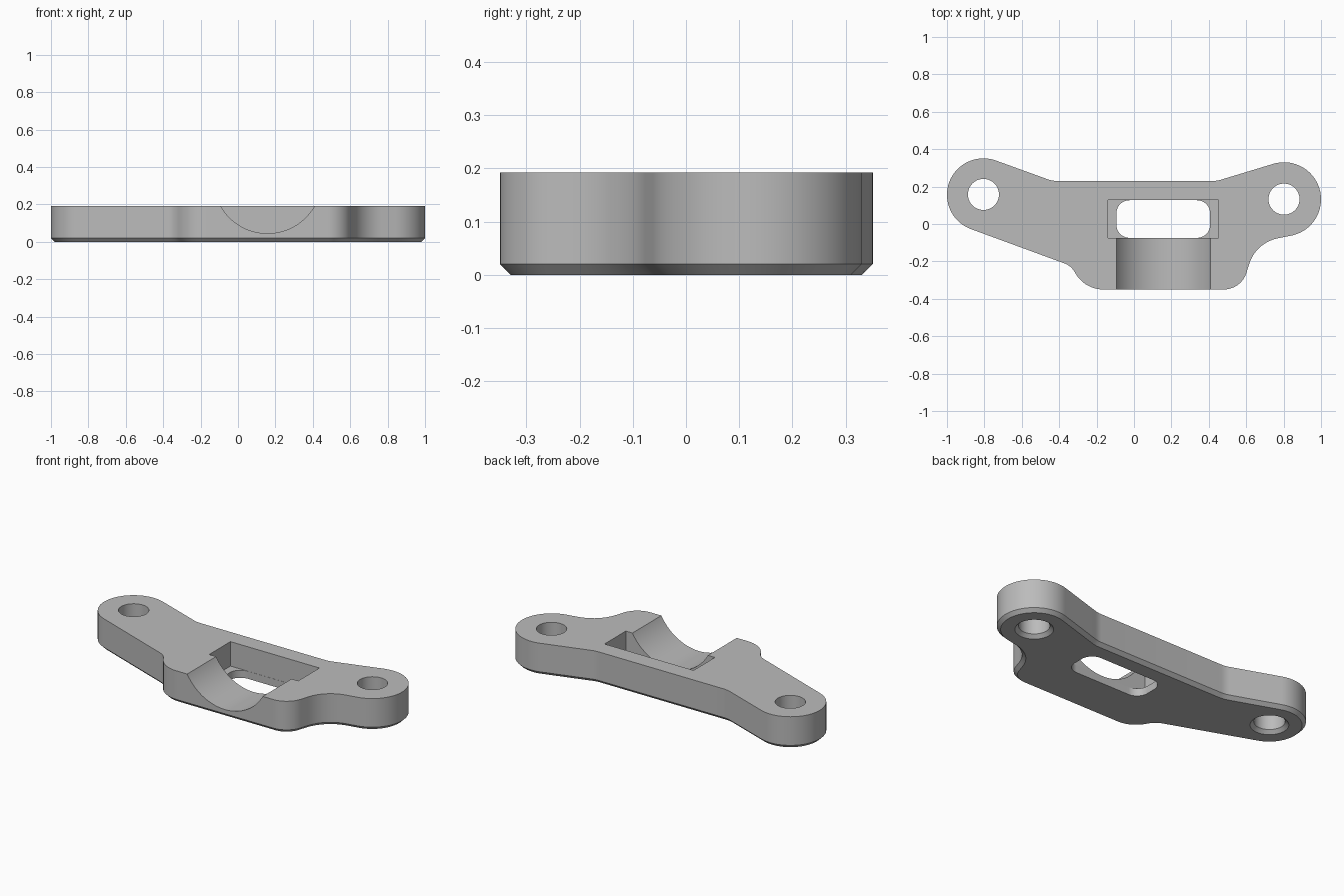
import bpy, bmesh, math
from mathutils import Vector

if "Cube" in bpy.data.objects:
    bpy.data.objects.remove(bpy.data.objects["Cube"], do_unlink=True)

HEIGHT, CHAMFER = 0.192, 0.02

grey = bpy.data.materials.new("plain_grey")
grey.use_nodes = True
grey.diffuse_color = (0.5, 0.5, 0.5, 1)
grey.node_tree.nodes["Principled BSDF"].inputs["Base Color"].default_value = (0.5, 0.5, 0.5, 1)


def tangent_outline(circles, inset=0.0):
    """Counter-clockwise belt of arcs and tangent lines; negative radii are concave fillets."""
    exits = []
    for i, (x, y, r) in enumerate(circles):
        nx, ny, nr = circles[(i + 1) % len(circles)]
        dx, dy = nx - x, ny - y
        lean = math.asin((r - nr) / math.hypot(dx, dy))
        exits.append(math.atan2(dy, dx) - math.pi / 2 + lean)
    points = []
    for i, (x, y, r) in enumerate(circles):
        turn = 1 if r > 0 else -1
        start = exits[i - 1]
        sweep = (turn * (exits[i] - start)) % math.tau
        steps = max(4, round(sweep / math.radians(5)))
        for k in range(steps + 1):
            a = start + turn * sweep * k / steps
            points.append((x + (r - inset) * math.cos(a), y + (r - inset) * math.sin(a)))
    return points


def circle(x, y, r, sides=64):
    return [(x + r * math.cos(math.tau * k / sides), y + r * math.sin(math.tau * k / sides))
            for k in range(sides)]


def loft(name, layers):
    """Closed solid through matching outlines, each given as (points, z)."""
    bm = bmesh.new()
    rings = [[bm.verts.new((x, y, z)) for x, y in pts] for pts, z in layers]
    n = len(rings[0])
    for low, high in zip(rings, rings[1:]):
        for i in range(n):
            j = (i + 1) % n
            bm.faces.new((low[i], low[j], high[j], high[i]))
    bm.faces.new(rings[0][::-1])
    bm.faces.new(rings[-1])
    bmesh.ops.recalc_face_normals(bm, faces=bm.faces)
    mesh = bpy.data.meshes.new(name)
    bm.to_mesh(mesh)
    bm.free()
    mesh.materials.append(grey)
    obj = bpy.data.objects.new(name, mesh)
    bpy.context.collection.objects.link(obj)
    return obj


def cut(target, cutter):
    cutter.hide_render = True
    bpy.context.view_layer.objects.active = target
    mod = target.modifiers.new("cut", "BOOLEAN")
    mod.operation, mod.solver, mod.object = "DIFFERENCE", "EXACT", cutter
    bpy.ops.object.modifier_apply(modifier=mod.name)
    bpy.data.objects.remove(cutter, do_unlink=True)


# Plate: two eared lobes joined by a body, chamfered along the bottom edge
outline = [
    (-0.805, 0.156, 0.195),    # right lobe
    (-0.405, -0.305, -0.1),    # fillet into body
    (-0.165, -0.18, 0.17),     # body corner
    (0.48, -0.223, 0.127),     # body corner
    (0.807, -0.273, -0.2),     # sweeping fillet
    (0.802, 0.132, 0.198),     # left lobe
    (0.42, 0.38, -0.15),       # back edge fillets
    (-0.41, 0.38, -0.15),
]
full = tangent_outline(outline)
bracket = loft("bracket_plate", [(tangent_outline(outline, CHAMFER), 0), (full, CHAMFER), (full, HEIGHT)])

# Bolt holes, countersunk underneath
for x, y in ((-0.805, 0.158), (0.802, 0.133)):
    r = 0.083
    cut(bracket, loft("bolt_hole_cutter", [
        (circle(x, y, r + 2 * CHAMFER), -CHAMFER), (circle(x, y, r), CHAMFER), (circle(x, y, r), 0.3)]))

# Rectangular pocket
pocket = [(-0.14, -0.075), (0.453, -0.075), (0.453, 0.128), (-0.14, 0.128)]
cut(bracket, loft("pocket_cutter", [(pocket, 0.045), (pocket, 0.3)]))

# Rounded slot through the pocket floor
slot = tangent_outline([(x, y, 0.07) for x, y in ((-0.024, -0.004), (0.337, -0.004), (0.337, 0.057), (-0.024, 0.057))])
cut(bracket, loft("slot_cutter", [(slot, -0.1), (slot, 0.1)]))

# Half-round cradle open to the front
cradle = loft("cradle_cutter", [(circle(0, 0, 0.2886, 128), 0), (circle(0, 0, 0.2886, 128), 0.45)])
cradle.rotation_euler = (math.pi / 2, 0, 0)
cradle.location = Vector((0.158, 0, 0.334))
bpy.context.view_layer.update()
cut(bracket, cradle)

bpy.ops.object.select_all(action="DESELECT")
bracket.select_set(True)
bpy.context.view_layer.objects.active = bracket
bpy.ops.object.shade_smooth_by_angle(angle=math.radians(25))
